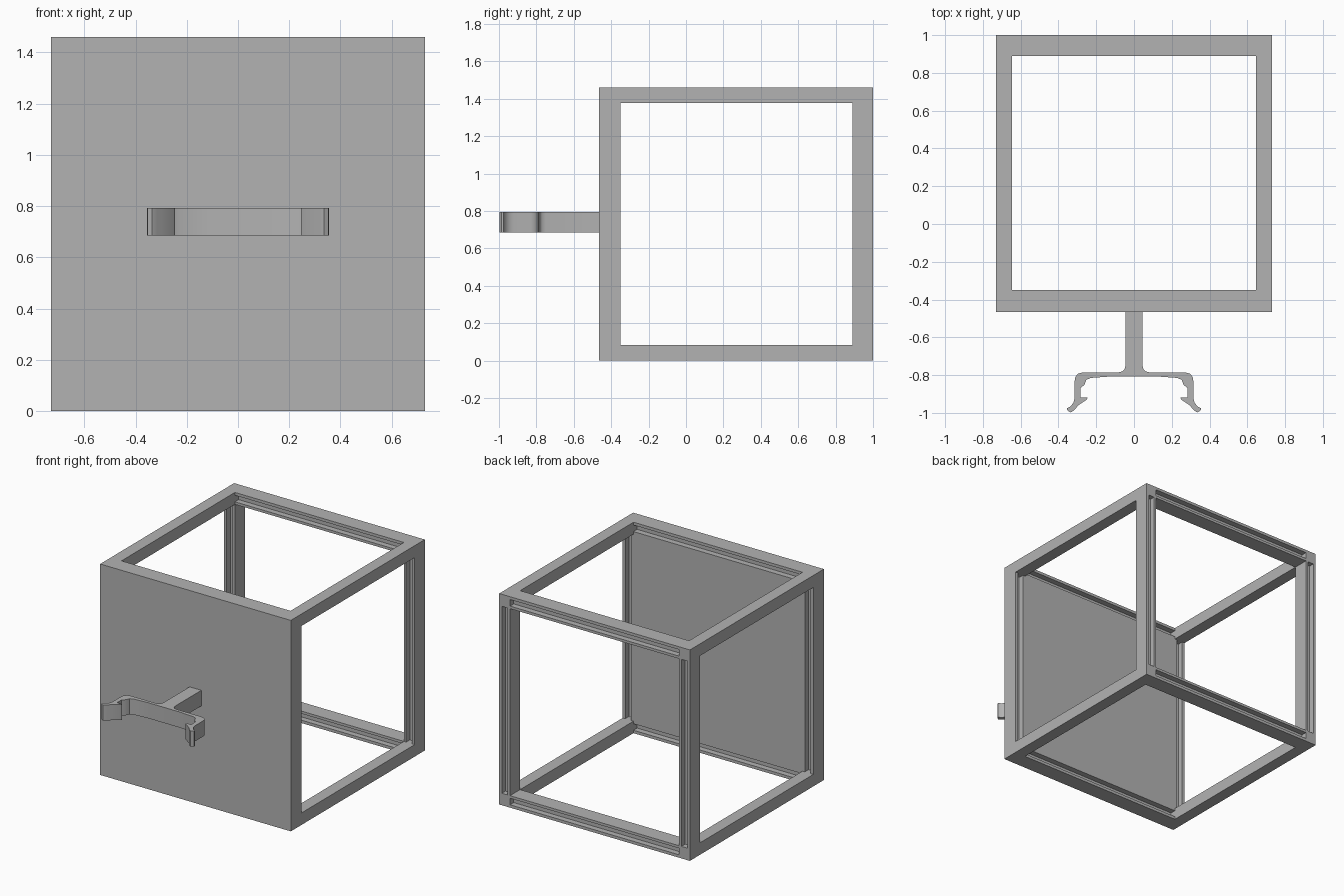
import bpy, bmesh
from mathutils import Vector

cube = bpy.data.objects.get("Cube")
if cube:
    bpy.data.objects.remove(cube, do_unlink=True)

grey = bpy.data.materials.new("plain_grey")
grey.use_nodes = True
colour = (0.45, 0.45, 0.45, 1)
grey.diffuse_color = colour
grey.node_tree.nodes["Principled BSDF"].inputs["Base Color"].default_value = colour


def make_object(name, bm):
    bmesh.ops.recalc_face_normals(bm, faces=bm.faces)
    mesh = bpy.data.meshes.new(name)
    bm.to_mesh(mesh)
    bm.free()
    mesh.materials.append(grey)
    obj = bpy.data.objects.new(name, mesh)
    bpy.context.collection.objects.link(obj)
    return obj


def add_box(bm, low, high):
    low, high = Vector(low), Vector(high)
    verts = bmesh.ops.create_cube(bm, size=1)["verts"]
    for v in verts:
        v.co = (low + high) / 2 + v.co * (high - low)


def box_object(name, *boxes):
    bm = bmesh.new()
    for low, high in boxes:
        add_box(bm, low, high)
    return make_object(name, bm)


def cut(target, cutter):
    mod = target.modifiers.new("cut", "BOOLEAN")
    mod.operation = "DIFFERENCE"
    mod.solver = "EXACT"
    mod.object = cutter
    bpy.context.view_layer.objects.active = target
    bpy.ops.object.modifier_apply(modifier=mod.name)
    bpy.data.objects.remove(cutter, do_unlink=True)


# Overall sizes of the open cube
HALF, FRONT, BACK, HEIGHT = 0.73, -0.465, 1.0, 1.46
BAR = 0.083
IN_X, IN_FRONT, IN_BACK = HALF - BAR, -0.35, 0.89
IN_LOW, IN_HIGH = BAR, HEIGHT - BAR

# Cube frame with a solid front panel, open on the other five sides
frame = box_object("cube_frame", ((-HALF, FRONT, 0), (HALF, BACK, HEIGHT)))
low, high = (-IN_X, IN_FRONT, IN_LOW), (IN_X, IN_BACK, IN_HIGH)
cut(frame, box_object("side_opening", ((-1, *low[1:]), (1, *high[1:]))))
cut(frame, box_object("top_opening", ((*low[:2], -1), (*high[:2], 2))))
cut(frame, box_object("back_opening", (low, (IN_X, 2, IN_HIGH))))

# Slots along the back bars, on both faces, and behind the front panel
NEAR, FAR, DEPTH = 0.02, 0.065, 0.04
slots = []
for y0, y1 in ((IN_FRONT - DEPTH, IN_FRONT + 0.01),
               (IN_BACK - 0.01, IN_BACK + DEPTH),
               (BACK - DEPTH, BACK + 0.01)):
    for z0, z1 in ((NEAR, FAR), (HEIGHT - FAR, HEIGHT - NEAR)):
        slots.append(((-IN_X, y0, z0), (IN_X, y1, z1)))
    for x0, x1 in ((NEAR - HALF, FAR - HALF), (HALF - FAR, HALF - NEAR)):
        slots.append(((x0, y0, IN_LOW), (x1, y1, IN_HIGH)))
cut(frame, box_object("bar_slots", *slots))

# Spring clip on a stem: half outline, mirrored, then extruded upwards
half = [(0.045, -0.46), (0.045, -0.75), (0.05, -0.77), (0.06, -0.78),
        (0.08, -0.785), (0.27, -0.785), (0.295, -0.792), (0.31, -0.808),
        (0.314, -0.83), (0.314, -0.92), (0.32, -0.945), (0.335, -0.965),
        (0.355, -0.975), (0.353, -0.987), (0.335, -0.998), (0.315, -0.985),
        (0.295, -0.96), (0.25, -0.93), (0.245, -0.918), (0.283, -0.918),
        (0.283, -0.87), (0.262, -0.85), (0.252, -0.825), (0.23, -0.815),
        (0.12, -0.807)]
outline = half + [(-x, y) for x, y in reversed(half)]
bm = bmesh.new()
face = bm.faces.new([bm.verts.new((x, y, 0.685)) for x, y in outline])
top = bmesh.ops.extrude_face_region(bm, geom=[face])["geom"]
for v in top:
    if isinstance(v, bmesh.types.BMVert):
        v.co.z = 0.793
clip = make_object("spring_clip", bm)

# Smooth only the gently curved clip walls
bpy.ops.object.select_all(action="DESELECT")
clip.select_set(True)
bpy.context.view_layer.objects.active = clip
bpy.ops.object.shade_smooth_by_angle(angle=0.6)
